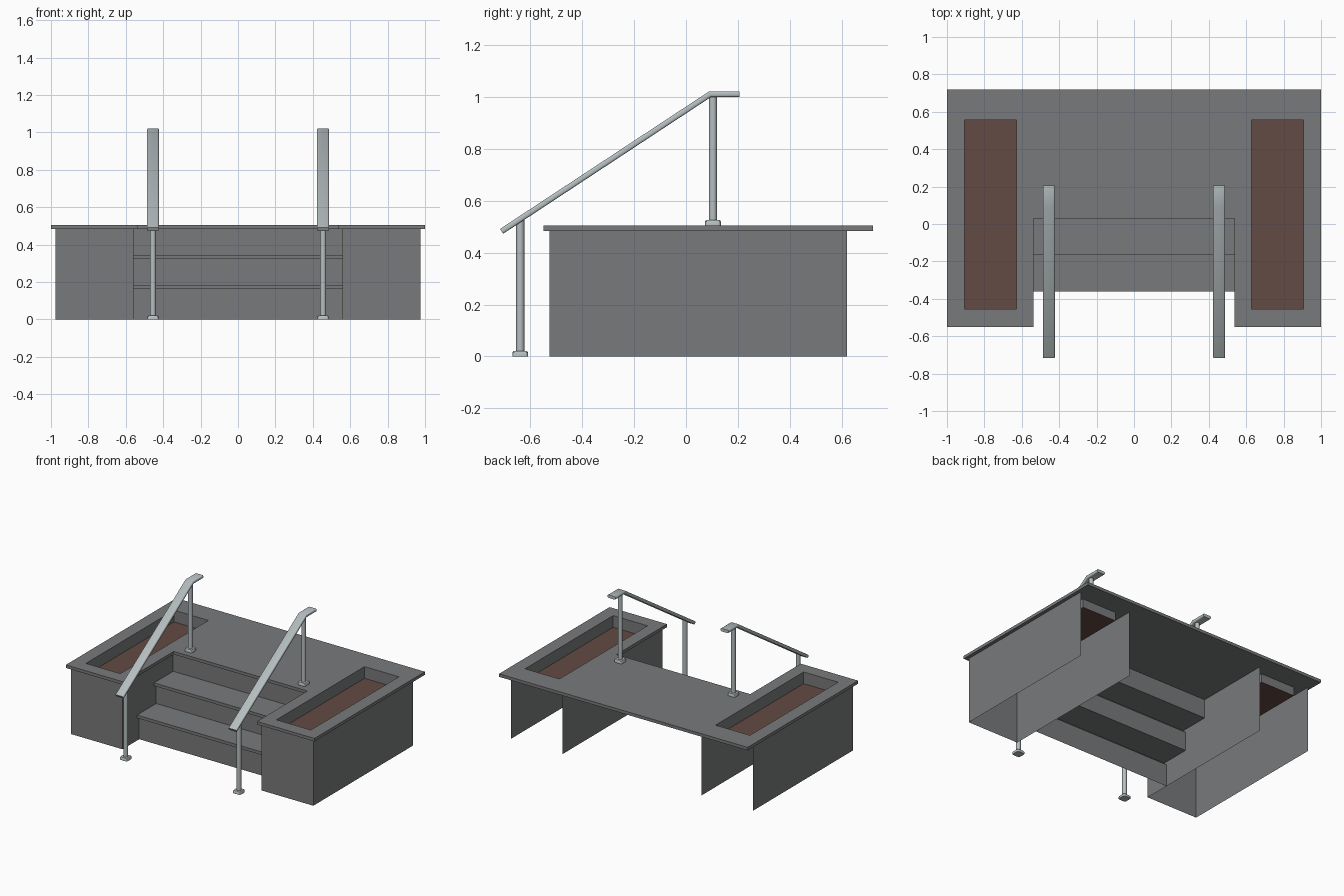
import bpy, bmesh, math
from mathutils import Vector

if "Cube" in bpy.data.objects:
    bpy.data.objects.remove(bpy.data.objects["Cube"])


def material(name, rgb):
    m = bpy.data.materials.new(name)
    m.diffuse_color = (*rgb, 1)
    m.use_nodes = True
    m.node_tree.nodes["Principled BSDF"].inputs["Base Color"].default_value = m.diffuse_color
    return m


CONCRETE = material("concrete grey", (0.19, 0.193, 0.198))
SOIL = material("soil brown", (0.125, 0.07, 0.058))
METAL = material("brushed metal", (0.47, 0.52, 0.53))


def finish(bm, name, *mats, smooth=False, recalc=True):
    if recalc:
        bmesh.ops.recalc_face_normals(bm, faces=bm.faces[:])
    me = bpy.data.meshes.new(name)
    bm.to_mesh(me)
    bm.free()
    ob = bpy.data.objects.new(name, me)
    bpy.context.collection.objects.link(ob)
    for m in mats:
        me.materials.append(m)
    if smooth:
        bpy.ops.object.select_all(action='DESELECT')
        ob.select_set(True)
        bpy.context.view_layer.objects.active = ob
        bpy.ops.object.shade_smooth_by_angle(angle=math.radians(40))
    return ob


def sheet(name, points, sweep):
    """Open polyline swept along a vector into a thin sheet."""
    bm = bmesh.new()
    a = [bm.verts.new(p) for p in points]
    b = [bm.verts.new(Vector(p) + Vector(sweep)) for p in points]
    for i in range(len(a) - 1):
        bm.faces.new((a[i], a[i + 1], b[i + 1], b[i]))
    return finish(bm, name, CONCRETE, recalc=False)


TOP, UNDER, SOIL_Z = 0.505, 0.483, 0.42

# Landing slab: grid of cells without the stair notch and planter openings
xs = [-1, -0.905, -0.628, -0.538, 0.538, 0.628, 0.905, 1]
ys = [-0.55, -0.455, 0.03, 0.557, 0.72]
bm = bmesh.new()
grid = [[bm.verts.new((x, y, TOP)) for y in ys] for x in xs]
for i in range(len(xs) - 1):
    for j in range(len(ys) - 1):
        notch = i == 3 and j < 2
        opening = i in (1, 5) and j in (1, 2)
        if not (notch or opening):
            bm.faces.new((grid[i][j], grid[i + 1][j],
                          grid[i + 1][j + 1], grid[i][j + 1]))
loose = [v for v in bm.verts if not v.link_faces]
bmesh.ops.delete(bm, geom=loose, context='VERTS')
ext = bmesh.ops.extrude_face_region(bm, geom=bm.faces[:], use_keep_orig=True)
moved = [v for v in ext["geom"] if isinstance(v, bmesh.types.BMVert)]
bmesh.ops.translate(bm, verts=moved, vec=(0, 0, UNDER - TOP))
finish(bm, "landing_slab", CONCRETE)

# Stairs: risers and treads with overhanging nosings
profile = [(-0.335, 0)]
for k in range(2):
    y, z = -0.335 + 0.195 * k, 0.185 + 0.16 * k
    profile += [(y, z - 0.022), (y - 0.025, z - 0.022),
                (y - 0.025, z), (y + 0.195, z)]
profile.append((0.055, UNDER))
sheet("stairs", [(0.56, y, z) for y, z in profile], (-1.12, 0, 0))


def rounded_rect(w, h, r, seg=4):
    """Points of a rounded rectangle, counter-clockwise."""
    pts = []
    for q, (sx, sy) in enumerate([(1, 1), (-1, 1), (-1, -1), (1, -1)]):
        for k in range(seg + 1):
            a = math.radians(90 * (q + k / seg))
            pts.append((sx * (w / 2 - r) + r * math.cos(a),
                        sy * (h / 2 - r) + r * math.sin(a)))
    return pts


def loft(name, rings):
    """Closed solid through a row of equal rings."""
    bm = bmesh.new()
    loops = [[bm.verts.new(p) for p in ring] for ring in rings]
    n = len(loops[0])
    for a, b in zip(loops, loops[1:]):
        for i in range(n):
            bm.faces.new((a[i], a[(i + 1) % n], b[(i + 1) % n], b[i]))
    bm.faces.new(loops[0])
    bm.faces.new(loops[-1])
    return finish(bm, name, METAL, smooth=True)


for side, s in (("left", -1), ("right", 1)):
    # Planter wall: three sides, open at the back and bottom
    path = [(0.56, 0.62), (0.56, -0.527), (0.975, -0.527), (0.975, 0.62)]
    if s < 0:
        path = [(-x, y) for x, y in reversed(path)]
    sheet(side + "_planter_wall", [(x, y, 0) for x, y in path], (0, 0, UNDER))

    # Planter liner with soil at the bottom
    bm = bmesh.new()
    corners = [(0.628, -0.455), (0.905, -0.455), (0.905, 0.557), (0.628, 0.557)]
    if s < 0:
        corners = [(-x, y) for x, y in reversed(corners)]
    lo = [bm.verts.new((x, y, SOIL_Z)) for x, y in corners]
    hi = [bm.verts.new((x, y, UNDER)) for x, y in corners]
    bm.faces.new(lo).material_index = 1
    for i in range(4):
        j = (i + 1) % 4
        bm.faces.new((lo[j], lo[i], hi[i], hi[j]))
    finish(bm, side + "_planter_bed", CONCRETE, SOIL, recalc=False)

    # Posts with square foot plates
    rx = s * 0.455
    for part, y, z0, z1 in (("lower", -0.639, 0, 0.525),
                            ("upper", 0.104, TOP, 1.005)):
        loft(f"{side}_{part}_foot",
             [[(rx + u, y + v, z) for u, v in rounded_rect(w, w, 0.01)]
              for w, z in ((0.06, z0), (0.06, z0 + 0.016), (0.054, z0 + 0.02))])
        loft(f"{side}_{part}_post",
             [[(rx + 0.0155 * math.cos(a), y + 0.0155 * math.sin(a), z)
               for a in (math.tau * k / 20 for k in range(20))]
              for z in (z0 + 0.01, z1)])

    # Handrail: flat rounded bar, mitred where it levels out
    slope = math.atan2(0.53, 0.80)
    rings = []
    for y, z, tilt, stretch in ((-0.711, 0.482, slope, 1),
                                (0.093, 1.011, slope / 2, 1 / math.cos(slope / 2)),
                                (0.206, 1.011, 0, 1)):
        rings.append([(rx + u, y - v * stretch * math.sin(tilt),
                       z + v * stretch * math.cos(tilt))
                      for u, v in rounded_rect(0.064, 0.022, 0.008)])
    loft(side + "_handrail", rings)
